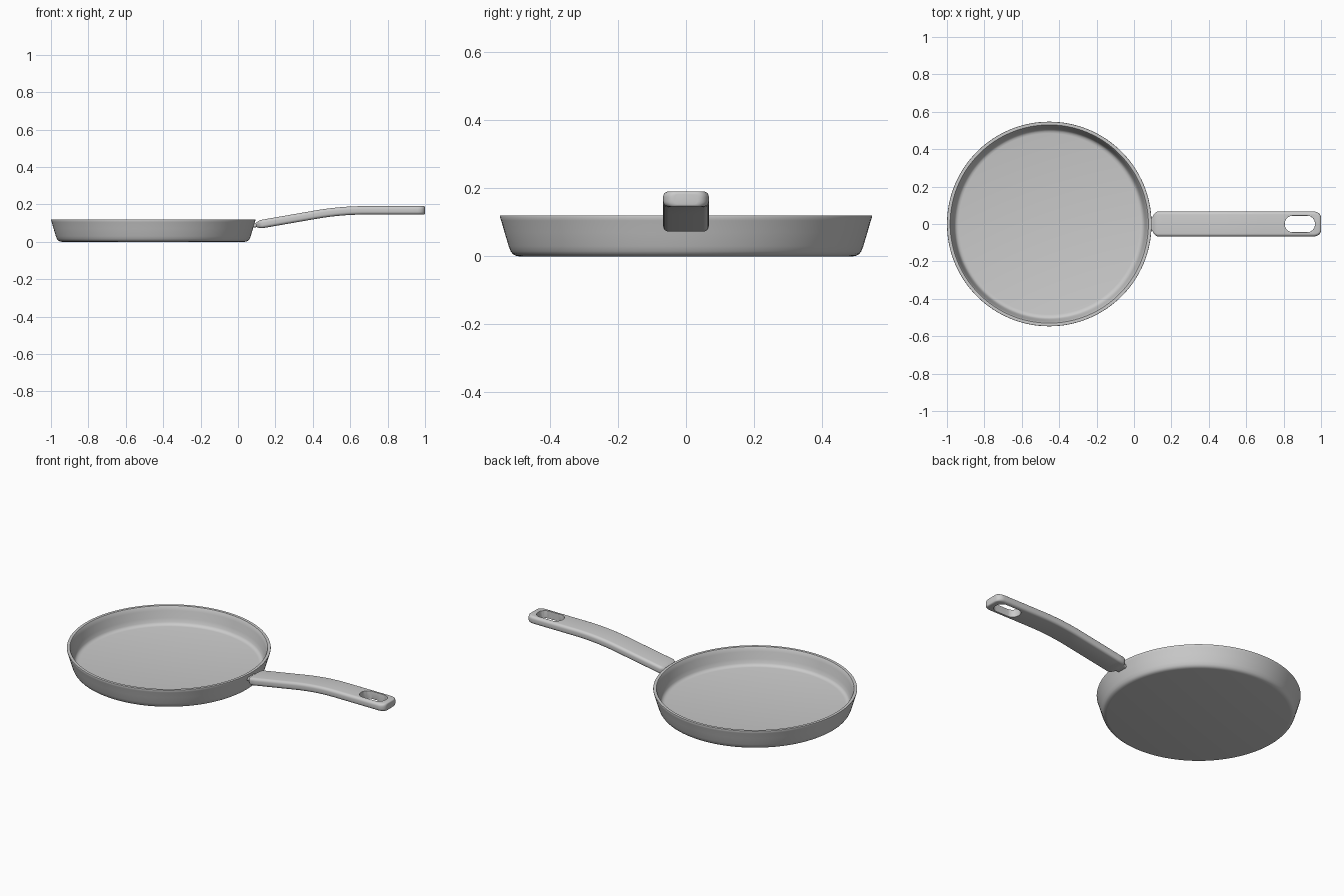
import bpy, bmesh, math
from mathutils import Vector

if "Cube" in bpy.data.objects:
    bpy.data.objects.remove(bpy.data.objects["Cube"])

CX = -0.453  # pan centre


def finish(bm, name, angle=40):
    bmesh.ops.recalc_face_normals(bm, faces=bm.faces)
    me = bpy.data.meshes.new(name)
    bm.to_mesh(me)
    bm.free()
    ob = bpy.data.objects.new(name, me)
    bpy.context.collection.objects.link(ob)
    bpy.ops.object.select_all(action='DESELECT')
    ob.select_set(True)
    bpy.context.view_layer.objects.active = ob
    bpy.ops.object.shade_smooth_by_angle(angle=math.radians(angle))
    return ob


def bridge(bm, a, b):
    n = len(a)
    for i in range(n):
        bm.faces.new((a[i], a[(i + 1) % n], b[(i + 1) % n], b[i]))


def loft(rings, name, angle=40):
    bm = bmesh.new()
    loops = [[bm.verts.new(p) for p in r] for r in rings]
    for a, b in zip(loops, loops[1:]):
        bridge(bm, a, b)
    bm.faces.new(loops[0])
    bm.faces.new(loops[-1])
    return finish(bm, name, angle)


def circle(r, z, n=128):
    return [(CX + r * math.cos(2 * math.pi * i / n), r * math.sin(2 * math.pi * i / n), z)
            for i in range(n)]


# Pan: revolved profile from the underside, up over the rim and down to the cooking floor
profile = [(0.490, 0), (0.501, 0.002), (0.509, 0.007), (0.515, 0.015), (0.521, 0.030),
           (0.533, 0.070), (0.543, 0.105), (0.547, 0.117), (0.546, 0.120),
           (0.530, 0.120), (0.527, 0.116), (0.522, 0.095), (0.513, 0.055),
           (0.507, 0.033), (0.502, 0.025), (0.494, 0.020), (0.484, 0.018)]
loft([circle(r, z) for r, z in profile], "pan_body")


# Handle: rounded rectangle swept along a gently levelling path
def path(x):
    if x < 0.43:
        return 0.090 + 0.174 * (x - 0.1), 0.174
    t = min(x, 0.68) - 0.43
    return 0.1474 + 0.165 * (t - t * t / 0.5), 0.165 * (1 - t / 0.25)


def section(x, w, h, r):
    z, slope = path(x)
    up = Vector((-slope, 0, 1)).normalized()
    pts = []
    for k, (sy, sz) in enumerate(((1, 1), (-1, 1), (-1, -1), (1, -1))):
        for j in range(6):
            a = math.pi / 2 * (k + j / 5)
            y = sy * (w - r) + r * math.cos(a)
            v = sz * (h - r) + r * math.sin(a)
            pts.append(Vector((x, y, z)) + up * v)
    return pts


W, H, R = 0.067, 0.0225, 0.016
rings = [section(0.08, 0.034, 0.010, 0.008), section(0.098, 0.036, 0.012, 0.009),
         section(0.108, 0.052, 0.017, 0.013), section(0.117, 0.062, 0.0205, 0.015)]
rings += [section(0.128 + (0.96 - 0.128) * i / 28, W, H, R) for i in range(29)]
for i in range(1, 9):  # rounded far end
    a = math.pi / 2 * i / 8
    edge = max(0, (i - 4) / 4)
    h = H - 0.007 * edge ** 2
    rings.append(section(0.96 + 0.04 * math.sin(a), W - 0.032 * (1 - math.cos(a)), h, min(R, h - 0.002)))
handle = loft(rings, "handle", 45)

# Hanging slot cut through the handle
slot = []
for k, cx in enumerate((0.927, 0.847)):
    for j in range(17):
        a = -math.pi / 2 + math.pi * (k + j / 16)
        slot.append((cx + 0.041 * math.cos(a), 0.044 * math.sin(a)))
cutter = loft([[(x, y, z) for x, y in slot] for z in (0.08, 0.26)], "slot_cutter")
cutter.hide_render = True
cutter.display_type = 'WIRE'
cut = handle.modifiers.new("slot", 'BOOLEAN')
cut.operation = 'DIFFERENCE'
cut.solver = 'EXACT'
cut.object = cutter
bev = handle.modifiers.new("slot_edge", 'BEVEL')
bev.width = 0.005
bev.segments = 3
bev.limit_method = 'ANGLE'
bev.angle_limit = math.radians(65)
